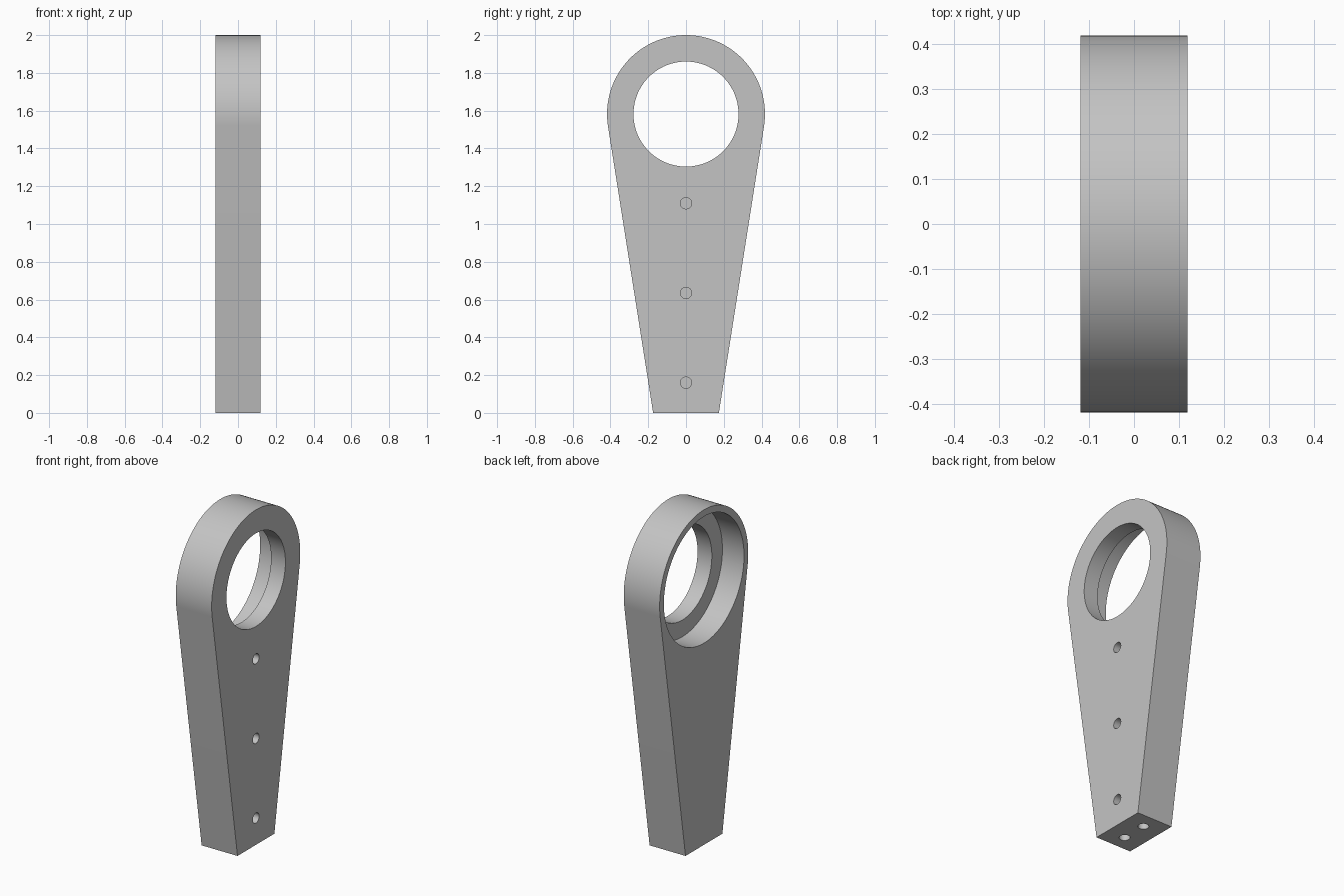
import bpy, bmesh
from math import atan2, hypot, acos, sin, cos, pi
from mathutils import Matrix

cube = bpy.data.objects.get("Cube")
if cube:
    bpy.data.objects.remove(cube, do_unlink=True)

HALF = 0.1185             # half thickness
EYE_Z, EYE_R = 1.582, 0.418
FOOT = 0.174              # half width of the foot
HOLE_R = 0.03

grey = bpy.data.materials.new("plain grey")
grey.use_nodes = True
COLOUR = (0.55, 0.55, 0.55, 1)
grey.diffuse_color = COLOUR
grey.node_tree.nodes["Principled BSDF"].inputs["Base Color"].default_value = COLOUR


def add_object(name, bm):
    bmesh.ops.recalc_face_normals(bm, faces=bm.faces)
    mesh = bpy.data.meshes.new(name)
    bm.to_mesh(mesh)
    bm.free()
    mesh.materials.append(grey)
    obj = bpy.data.objects.new(name, mesh)
    bpy.context.collection.objects.link(obj)
    return obj


def cutter(name, axis, start, end, centre, radius, sides):
    """Cylinder along X or Z; centre gives the other two coordinates."""
    bm = bmesh.new()
    mid = (start + end) / 2
    if axis == "X":
        place = Matrix.Translation((mid, *centre)) @ Matrix.Rotation(pi / 2, 4, "Y")
    else:
        place = Matrix.Translation((*centre, mid))
    bmesh.ops.create_cone(bm, cap_ends=True, segments=sides, radius1=radius,
                          radius2=radius, depth=end - start, matrix=place)
    obj = add_object(name, bm)
    obj.hide_render = True
    return obj


# Tapered arm: foot edge joined by tangents to a round eye
tangent = atan2(-EYE_Z, FOOT) + acos(EYE_R / hypot(FOOT, EYE_Z))
STEPS = 96
sweep = pi - 2 * tangent
outline = [(-FOOT, 0), (FOOT, 0)]
for i in range(STEPS + 1):
    a = tangent + sweep * i / STEPS
    outline.append((EYE_R * cos(a), EYE_Z + EYE_R * sin(a)))
bm = bmesh.new()
face = bm.faces.new([bm.verts.new((-HALF, y, z)) for y, z in outline])
side = bmesh.ops.extrude_face_region(bm, geom=[face])
bmesh.ops.translate(bm, vec=(2 * HALF, 0, 0),
                    verts=[v for v in side["geom"] if isinstance(v, bmesh.types.BMVert)])
arm = add_object("tapered_arm", bm)

# Stepped bore, blind side holes and blind foot holes
cutters = [
    cutter("bore_cutter", "X", -0.2, 0.2, (0, EYE_Z), 0.278, 128),
    cutter("counterbore_cutter", "X", -0.2, 0.024, (0, EYE_Z), 0.378, 128),
]
for z in (0.16, 0.635, 1.11):
    cutters.append(cutter("side_hole_cutter", "X", HALF - 0.14, 0.2, (0, z), HOLE_R, 32))
for y in (-0.079, 0.079):
    cutters.append(cutter("foot_hole_cutter", "Z", -0.1, 0.19, (0, y), HOLE_R, 32))

bpy.context.view_layer.objects.active = arm
for tool in cutters:
    mod = arm.modifiers.new(tool.name, "BOOLEAN")
    mod.operation = "DIFFERENCE"
    mod.solver = "EXACT"
    mod.object = tool
    bpy.ops.object.modifier_apply(modifier=mod.name)
for tool in cutters:
    bpy.data.objects.remove(tool, do_unlink=True)

# Smooth curved walls, crisp rims
bpy.ops.object.select_all(action="DESELECT")
arm.select_set(True)
bpy.ops.object.shade_smooth_by_angle(angle=pi / 6)
